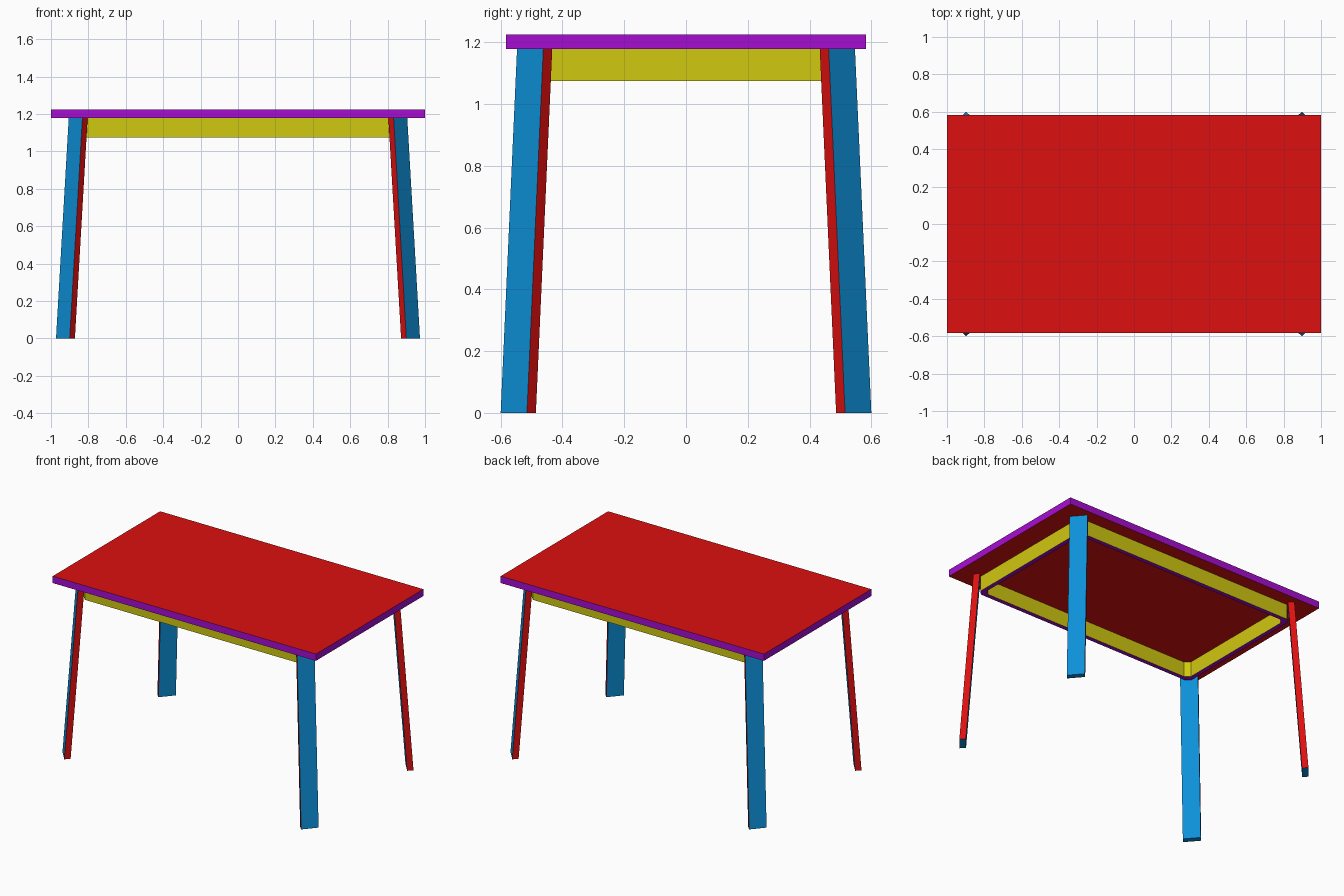
import bpy, bmesh

if "Cube" in bpy.data.objects:
    bpy.data.objects.remove(bpy.data.objects["Cube"])


def material(name, rgb):
    m = bpy.data.materials.new(name)
    m.diffuse_color = (*rgb, 1.0)
    m.use_nodes = True
    m.node_tree.nodes["Principled BSDF"].inputs["Base Color"].default_value = m.diffuse_color
    return m


RED = material("red", (0.72, 0.005, 0.005))
PURPLE = material("purple", (0.38, 0.004, 0.63))
YELLOW = material("yellow", (0.63, 0.58, 0.005))
BLUE = material("blue", (0.004, 0.28, 0.69))


def loft(bm, low, high):
    """Closed prism between two matching outlines."""
    a = [bm.verts.new(p) for p in low]
    b = [bm.verts.new(p) for p in high]
    n = len(a)
    bm.faces.new(a)
    bm.faces.new(b)
    for i in range(n):
        j = (i + 1) % n
        bm.faces.new((a[i], a[j], b[j], b[i]))


def finish(name, bm, mats, rule):
    bmesh.ops.recalc_face_normals(bm, faces=bm.faces)
    bm.normal_update()
    for f in bm.faces:
        f.material_index = rule(f)
    me = bpy.data.meshes.new(name)
    bm.to_mesh(me)
    bm.free()
    for m in mats:
        me.materials.append(m)
    ob = bpy.data.objects.new(name, me)
    bpy.context.collection.objects.link(ob)
    return ob


# Tabletop: red faces, purple rim
outline = [(-1, -0.583), (1, -0.583), (1, 0.583), (-1, 0.583)]
bm = bmesh.new()
loft(bm, [(x, y, 1.178) for x, y in outline], [(x, y, 1.225) for x, y in outline])
finish("tabletop", bm, [RED, PURPLE], lambda f: 0 if abs(f.normal.z) > 0.5 else 1)


# Apron: ring with clipped corners, purple underside
def clipped(hx, hy, c):
    return [(-hx + c, -hy), (hx - c, -hy), (hx, -hy + c), (hx, hy - c),
            (hx - c, hy), (-hx + c, hy), (-hx, hy - c), (-hx, -hy + c)]


outer, inner = clipped(0.85, 0.49, 0.03), clipped(0.82, 0.46, 0.03)
bm = bmesh.new()
rings = [[bm.verts.new((x, y, z)) for x, y in pts]
         for pts, z in ((outer, 1.075), (outer, 1.178), (inner, 1.178), (inner, 1.075))]
for k in range(4):
    a, b = rings[k], rings[(k + 1) % 4]
    for i in range(8):
        j = (i + 1) % 8
        bm.faces.new((a[i], a[j], b[j], b[i]))
finish("apron", bm, [YELLOW, PURPLE], lambda f: 1 if f.normal.z < -0.5 else 0)

# Legs: splayed planks set diagonally, blue faces with red edges
foot = [(0.900, 0.600), (0.973, 0.515), (0.945, 0.486), (0.872, 0.571)]
top = [(x - 0.068, y - 0.053) for x, y in foot]
for sx, side in ((1, "right"), (-1, "left")):
    for sy, end in ((-1, "front"), (1, "back")):
        bm = bmesh.new()
        loft(bm, [(sx * x, sy * y, 0.0) for x, y in foot],
             [(sx * x, sy * y, 1.178) for x, y in top])
        # narrow edges face across the diagonal
        finish(f"{end}_{side}_leg", bm, [BLUE, RED],
               lambda f: 1 if abs(f.normal.z) < 0.5 and f.normal.x * sx * f.normal.y * sy < 0 else 0)
